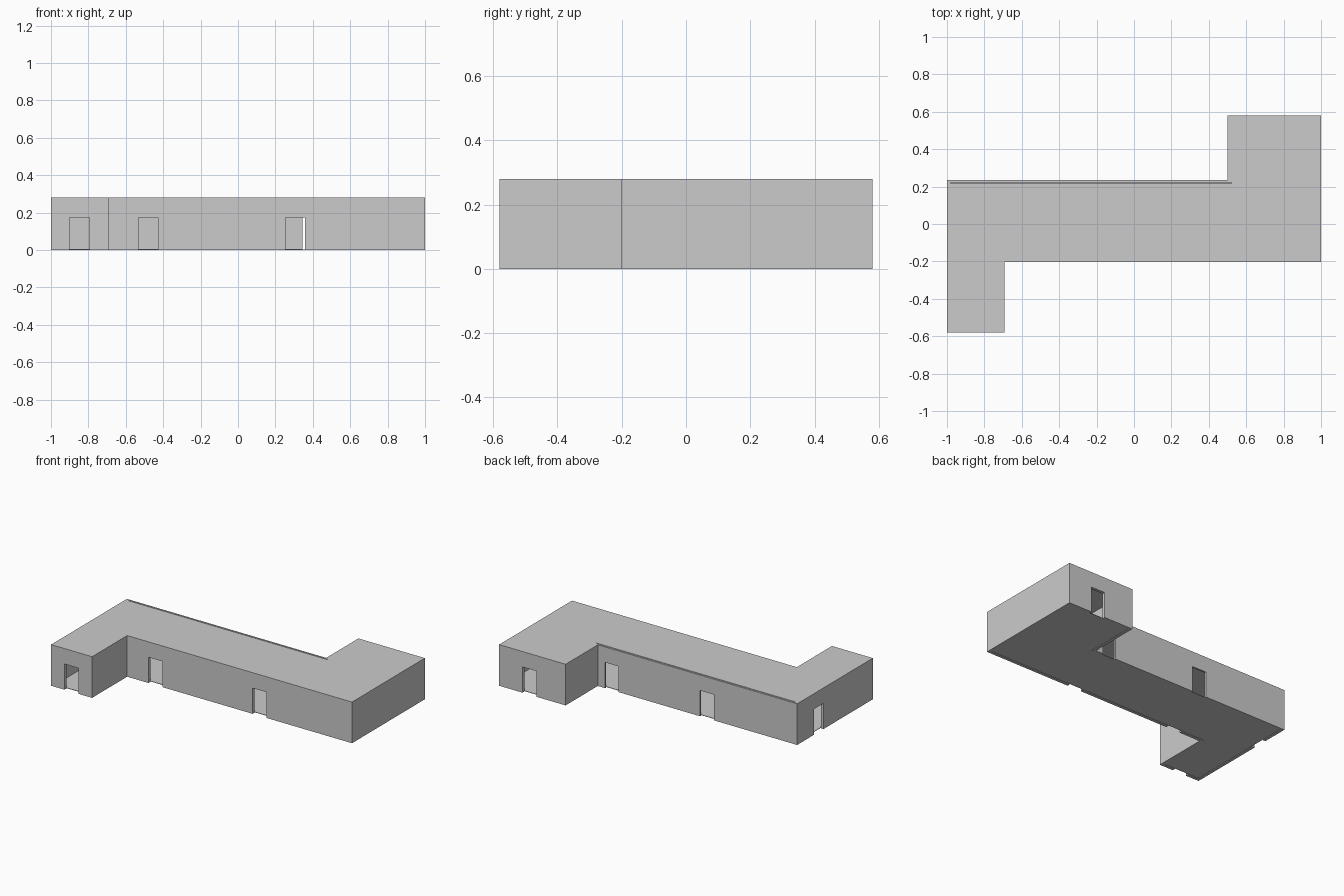
import bpy, bmesh
from mathutils import Vector

cube = bpy.data.objects.get("Cube")
if cube:
    bpy.data.objects.remove(cube, do_unlink=True)

HEIGHT, DOOR_H, SLAB = 0.28, 0.175, 0.018

grey = bpy.data.materials.new("plain grey")
grey.use_nodes = True
colour = (0.6, 0.6, 0.6, 1)
grey.diffuse_color = colour
grey.node_tree.nodes["Principled BSDF"].inputs["Base Color"].default_value = colour


def finish(bm, name):
    bmesh.ops.remove_doubles(bm, verts=bm.verts[:], dist=0.0001)
    bmesh.ops.recalc_face_normals(bm, faces=bm.faces[:])
    mesh = bpy.data.meshes.new(name)
    bm.to_mesh(mesh)
    bm.free()
    mesh.materials.append(grey)
    obj = bpy.data.objects.new(name, mesh)
    bpy.context.collection.objects.link(obj)


def slab(name, outline, low, high):
    bm = bmesh.new()
    face = bm.faces.new([bm.verts.new((p.x, p.y, low)) for p in outline])
    grown = bmesh.ops.extrude_face_region(bm, geom=[face])["geom"]
    top = [v for v in grown if isinstance(v, bmesh.types.BMVert)]
    bmesh.ops.translate(bm, verts=top, vec=(0, 0, high - low))
    finish(bm, name)


# Outline, counter-clockwise: corner, thickness of the wall starting there,
# and the door spans along that wall
plan = [
    ((-1, -0.58), 0.02, [(0.10, 0.205)]),
    ((-0.692, -0.58), 0.02, []),
    ((-0.692, -0.203), 0.02, [(0.16, 0.265), (0.945, 1.05)]),
    ((1, -0.203), 0.02, []),
    ((1, 0.58), 0.02, [(0.175, 0.28)]),
    ((0.5, 0.58), 0.02, []),
    ((0.5, 0.234), 0.012, [(0.055, 0.155), (0.77, 0.875)]),
    ((-1, 0.234), 0.02, [(0.18, 0.283)]),
]
count = len(plan)
outer = [Vector(p[0]) for p in plan]
direction = [(outer[(i + 1) % count] - outer[i]).normalized() for i in range(count)]
inward = [Vector((-d.y, d.x)) * plan[i][1] for i, d in enumerate(direction)]
inner = [outer[i] + inward[i - 1] + inward[i] for i in range(count)]

# Walls: one notched profile per side, mitred at the corners
bm = bmesh.new()
for i in range(count):
    a, b = outer[i], outer[(i + 1) % count]
    length = (b - a).length
    profile = [(0, 0)]
    for s, e in plan[i][2]:
        profile += [(s, 0), (s, DOOR_H), (e, DOOR_H), (e, 0)]
    profile += [(length, 0), (length, HEIGHT), (0, HEIGHT)]
    outside, inside = [], []
    for s, z in profile:
        p = a + direction[i] * s
        q = p + inward[i]
        if s == 0:
            q = inner[i]
        elif s == length:
            q = inner[(i + 1) % count]
        outside.append(bm.verts.new((p.x, p.y, z)))
        inside.append(bm.verts.new((q.x, q.y, z)))
    bm.faces.new(outside)
    bm.faces.new(inside[::-1])
    for k in range(len(profile)):
        n = (k + 1) % len(profile)
        if profile[k][0] == profile[n][0] and profile[k][0] in (0, length):
            continue
        bm.faces.new((outside[k], inside[k], inside[n], outside[n]))
finish(bm, "walls")

# Floor and roof between the walls, the roof leaving a thin slot at the back
slab("floor", inner, 0.003, 0.006)
roof_outline = [p.copy() for p in inner]
for p in roof_outline[-2:]:
    p.y -= 0.005
slab("roof", roof_outline, HEIGHT - SLAB, HEIGHT)
